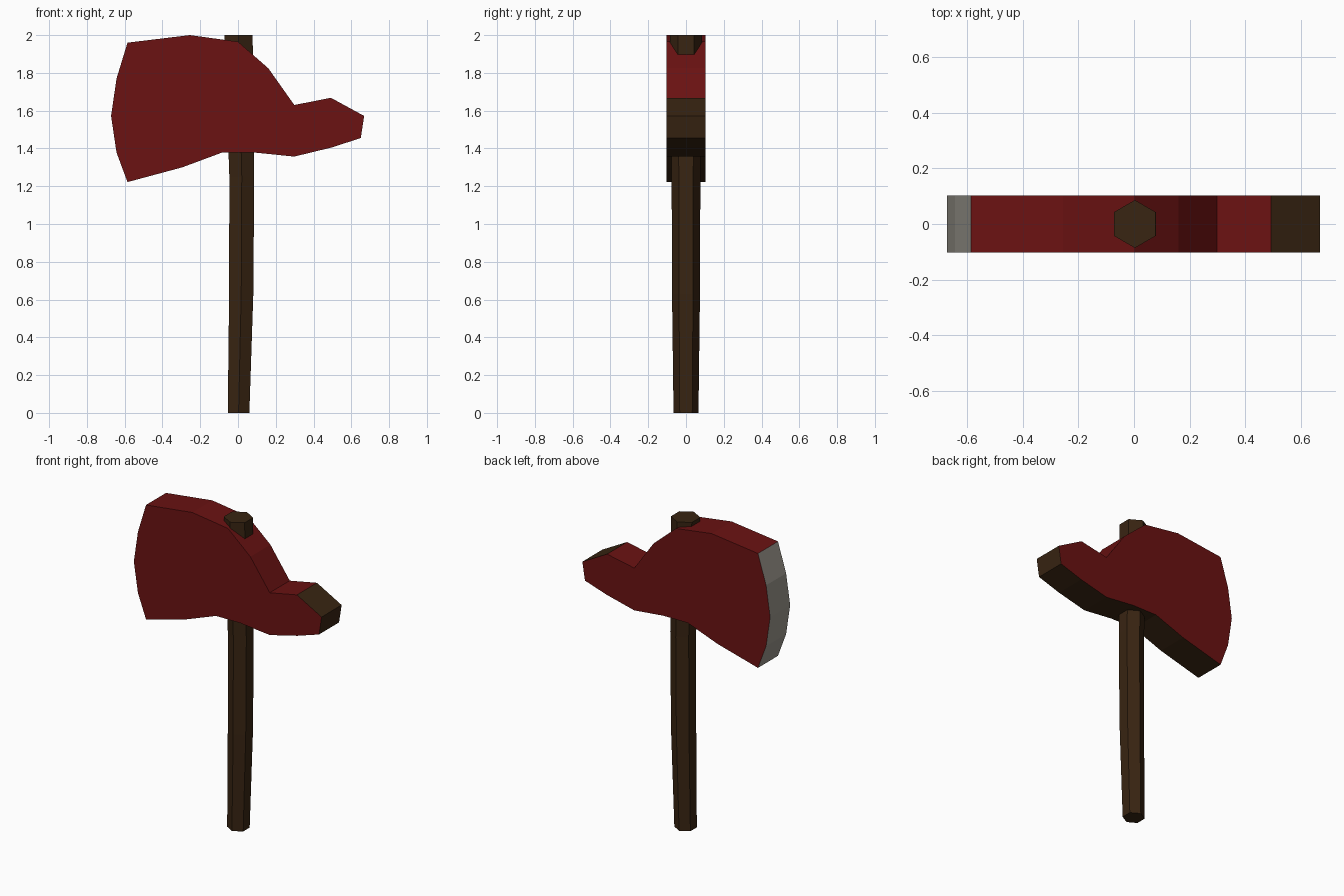
import bpy, bmesh, math

if "Cube" in bpy.data.objects:
    bpy.data.objects.remove(bpy.data.objects["Cube"])


def material(name, rgb):
    m = bpy.data.materials.new(name)
    m.diffuse_color = (*rgb, 1)
    m.use_nodes = True
    m.node_tree.nodes["Principled BSDF"].inputs["Base Color"].default_value = m.diffuse_color
    return m


red = material("dark red paint", (0.145, 0.006, 0.006))
wood = material("dark brown wood", (0.040, 0.018, 0.006))
steel = material("grey steel", (0.33, 0.31, 0.27))


def finish(bm, name, mats):
    bmesh.ops.recalc_face_normals(bm, faces=bm.faces)
    mesh = bpy.data.meshes.new(name)
    bm.to_mesh(mesh)
    bm.free()
    for m in mats:
        mesh.materials.append(m)
    obj = bpy.data.objects.new(name, mesh)
    bpy.context.collection.objects.link(obj)
    return obj


# Axe head: side profile extruded along y, each edge with its own colour
RED, WOOD, STEEL = 0, 1, 2
HALF = 0.102
profile = [  # x, z, colour of the rim face leading to the next point
    (-0.585, 1.96, RED), (-0.255, 2.0, RED), (0.0, 1.965, RED),
    (0.16, 1.825, RED), (0.298, 1.63, RED), (0.492, 1.668, WOOD),
    (0.668, 1.572, WOOD), (0.65, 1.455, WOOD), (0.495, 1.405, WOOD),
    (0.298, 1.357, WOOD), (0.09, 1.378, WOOD), (-0.085, 1.378, WOOD),
    (-0.295, 1.30, WOOD), (-0.585, 1.222, STEEL), (-0.643, 1.378, STEEL),
    (-0.672, 1.572, STEEL), (-0.643, 1.77, STEEL)]
bm = bmesh.new()
front = [bm.verts.new((x, -HALF, z)) for x, z, c in profile]
back = [bm.verts.new((x, HALF, z)) for x, z, c in profile]
bm.faces.new(front)
bm.faces.new(back[::-1])
for i, (x, z, colour) in enumerate(profile):
    j = (i + 1) % len(profile)
    bm.faces.new((front[i], front[j], back[j], back[i])).material_index = colour
finish(bm, "axe_head", [red, wood, steel])

# Handle: slightly curved hexagonal shaft lofted through rings
rings = [  # z, centre x, corner radius
    (0.0, 0.003, 0.066), (0.63, 0.017, 0.074),
    (1.25, 0.020, 0.076), (2.0, 0.003, 0.086)]
bm = bmesh.new()
loops = []
for z, cx, r in rings:
    angles = [math.radians(30 + 60 * k) for k in range(6)]
    loops.append([bm.verts.new((cx + r * math.cos(a), r * math.sin(a), z))
                  for a in angles])
for low, high in zip(loops, loops[1:]):
    for k in range(6):
        n = (k + 1) % 6
        bm.faces.new((low[k], low[n], high[n], high[k]))
bm.faces.new(loops[0][::-1])
bm.faces.new(loops[-1])
finish(bm, "handle", [wood])
